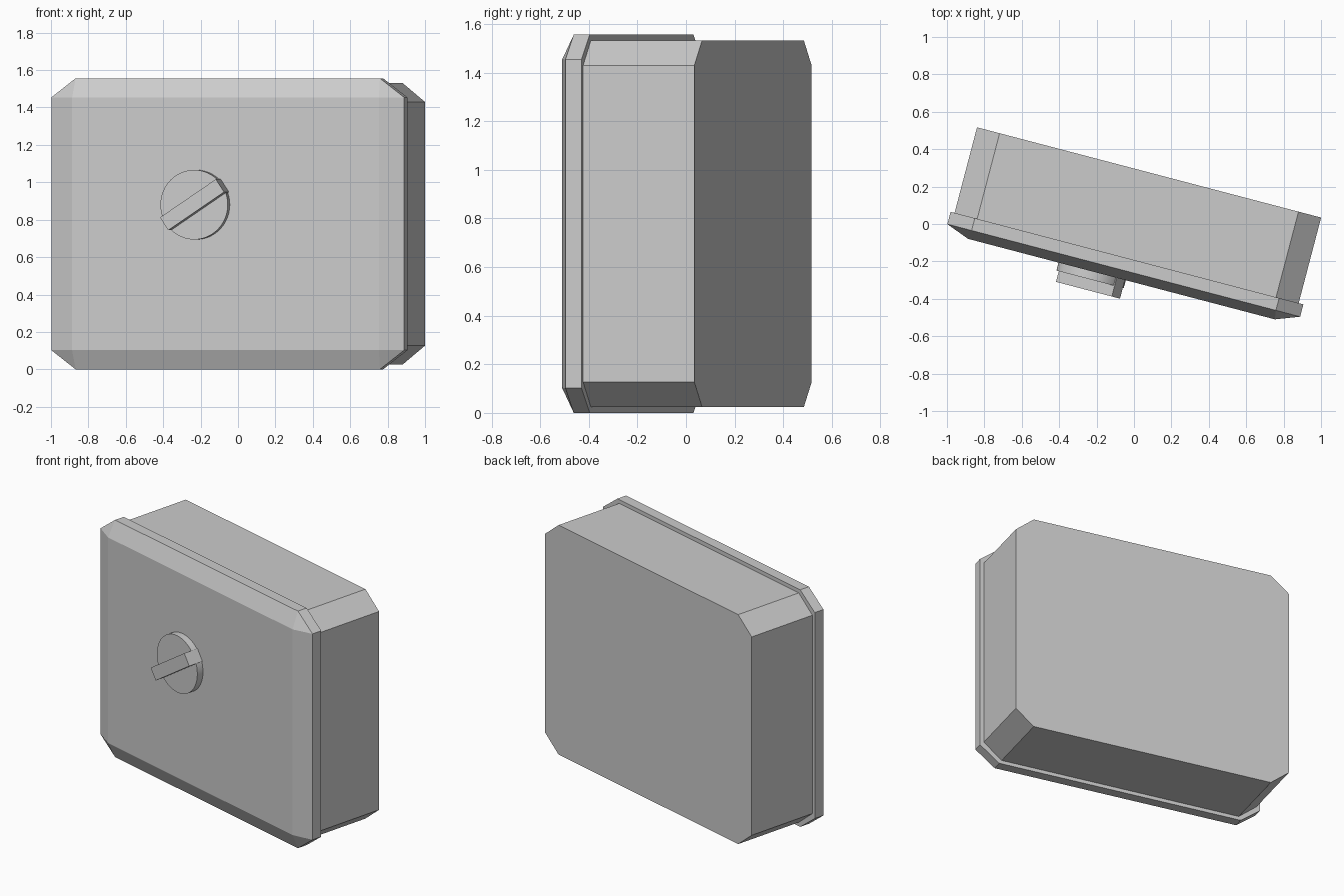
import bpy
import bmesh
from math import radians
from mathutils import Matrix

old = bpy.data.objects.get("Cube")
if old:
    bpy.data.objects.remove(old, do_unlink=True)

# The whole box is turned about the vertical axis
TURN = Matrix.Rotation(radians(-14.7), 4, 'Z')
MID_Z = 0.778

grey = bpy.data.materials.new("light_grey")
grey.use_nodes = True
grey.diffuse_color = (0.6, 0.6, 0.6, 1)
grey.node_tree.nodes["Principled BSDF"].inputs["Base Color"].default_value = grey.diffuse_color


def finish(name, bm, smooth=False):
    bmesh.ops.remove_doubles(bm, verts=bm.verts, dist=0.0005)
    bmesh.ops.recalc_face_normals(bm, faces=bm.faces)
    mesh = bpy.data.meshes.new(name)
    bm.to_mesh(mesh)
    bm.free()
    mesh.materials.append(grey)
    obj = bpy.data.objects.new(name, mesh)
    bpy.context.collection.objects.link(obj)
    obj.matrix_world = TURN
    if smooth:
        bpy.ops.object.select_all(action='DESELECT')
        obj.select_set(True)
        bpy.context.view_layer.objects.active = obj
        bpy.ops.object.shade_smooth_by_angle(angle=radians(30))
    return obj


def outline(half_x, half_z, cut_x, cut_z):
    """Rectangle with cut corners, as x/z pairs in order."""
    quarter = [(half_x, half_z - cut_z), (half_x - cut_x, half_z)]
    top = quarter + [(-x, z) for x, z in reversed(quarter)]
    return top + [(-x, -z) for x, z in top]


def loft(name, centre_x, sections):
    """Join cut-corner outlines placed at successive depths."""
    bm = bmesh.new()
    rings = [[bm.verts.new((centre_x + x, y, MID_Z + z)) for x, z in outline(*dims)]
             for y, dims in sections]
    for a, b in zip(rings, rings[1:]):
        for i in range(len(a)):
            j = (i + 1) % len(a)
            bm.faces.new((a[i], a[j], b[j], b[i]))
    bm.faces.new(rings[0])
    bm.faces.new(rings[-1])
    return finish(name, bm)


# Main case with cut corners
body = (0.951, 0.753, 0.125, 0.102)
loft("case_body", 0.008, [(0.287, body), (-0.19, body)])

# Lid: overhanging rim, then sloped edges up to a rectangular front
rim = (0.975, 0.778, 0.134, 0.102)
front = (0.848, 0.675, 0, 0)
loft("case_lid", 0.01, [(-0.186, rim), (-0.254, rim), (-0.302, front)])

# Round lock on the lid
LOCK = Matrix.Translation((-0.152, -0.32, 0.88))
bm = bmesh.new()
bmesh.ops.create_cone(bm, cap_ends=True, segments=48, radius1=0.186, radius2=0.186, depth=0.052,
                      matrix=LOCK @ Matrix.Rotation(radians(90), 4, 'X'))
finish("lock_disc", bm, smooth=True)

# Slanted grip bar across the lock
bm = bmesh.new()
bmesh.ops.create_cube(bm, size=1, matrix=LOCK @ Matrix.Translation((0.004, -0.03, 0))
                      @ Matrix.Rotation(radians(-33.5), 4, 'Y')
                      @ Matrix.Diagonal((0.37, 0.11, 0.082, 1)))
finish("lock_grip", bm)
